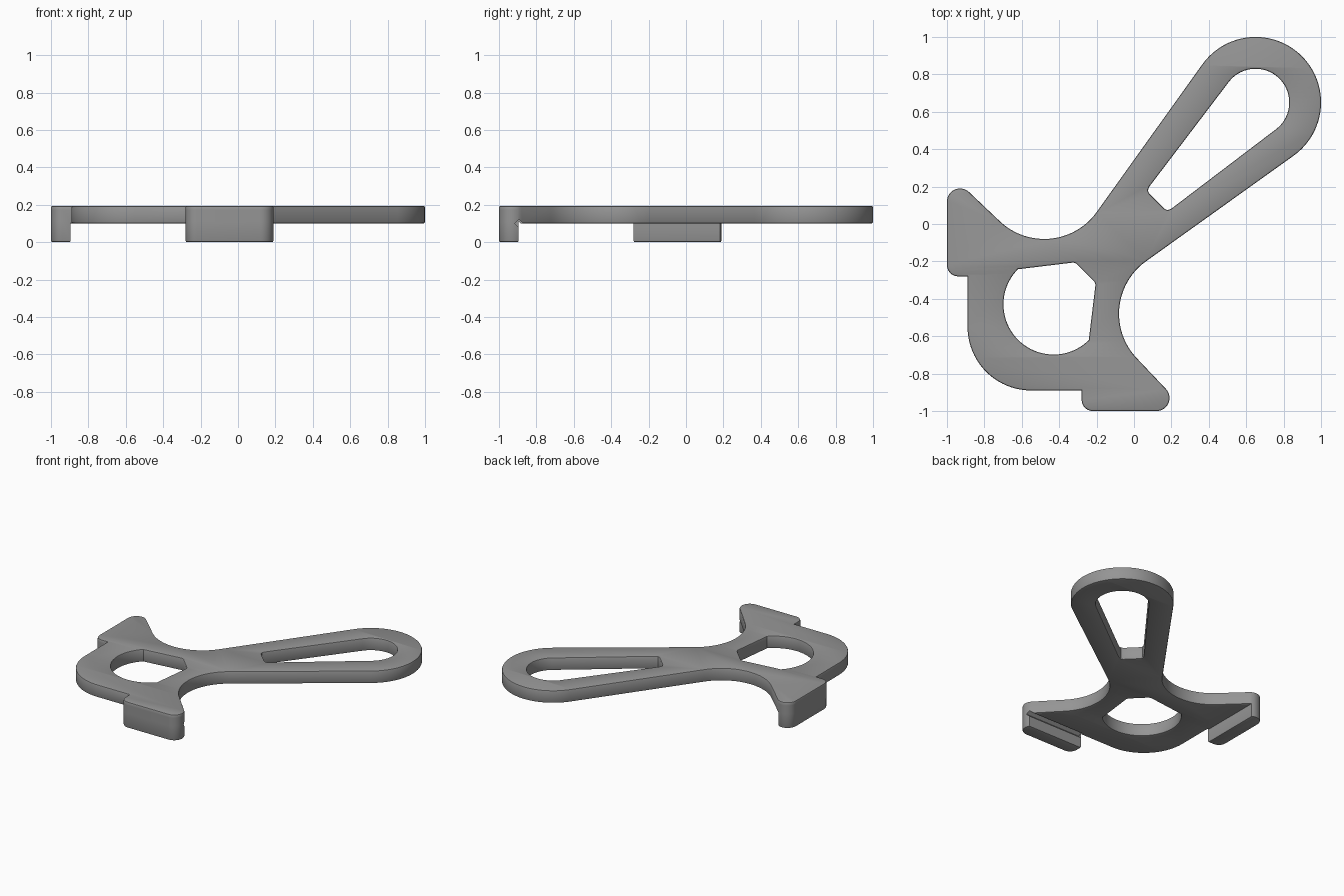
import bpy, bmesh, math
from mathutils import Matrix

if "Cube" in bpy.data.objects:
    bpy.data.objects.remove(bpy.data.objects["Cube"])

TOP, UNDER, EDGE = 0.195, 0.10, 0.009

grey = bpy.data.materials.new("plain_grey")
grey.diffuse_color = (0.30, 0.30, 0.30, 1)
grey.use_nodes = True
grey.node_tree.nodes["Principled BSDF"].inputs["Base Color"].default_value = grey.diffuse_color


def arc(cx, cy, r, a0, a1, n):
    """Points on an arc from angle a0 to a1 in degrees."""
    return [(cx + r * math.cos(math.radians(a0 + (a1 - a0) * i / n)),
             cy + r * math.sin(math.radians(a0 + (a1 - a0) * i / n)))
            for i in range(n + 1)]


def swap(points):
    """Mirror across the x = y diagonal, keeping a continuous order."""
    return [(y, x) for x, y in reversed(points)]


def closed_loop(half):
    """Join a half outline with its mirror and drop repeated points."""
    out = []
    for p in half + swap(half):
        if not out or math.dist(p, out[-1]) > 1e-4:
            out.append(p)
    if math.dist(out[0], out[-1]) < 1e-4:
        out.pop()
    return out


def slab(name, loops, z0, z1):
    """Solid with softened rims from closed loops; inner loops become holes."""
    cu = bpy.data.curves.new(name, 'CURVE')
    cu.dimensions = '2D'
    cu.fill_mode = 'BOTH'
    cu.extrude = (z1 - z0) / 2 - EDGE
    cu.bevel_depth = EDGE
    cu.bevel_resolution = 1
    cu.offset = -EDGE
    for pts in loops:
        sp = cu.splines.new('POLY')
        sp.points.add(len(pts) - 1)
        for p, (x, y) in zip(sp.points, pts):
            p.co = (x, y, 0, 1)
        sp.use_cyclic_u = True
    tmp = bpy.data.objects.new(name + "_curve", cu)
    bpy.context.collection.objects.link(tmp)
    dg = bpy.context.evaluated_depsgraph_get()
    me = bpy.data.meshes.new_from_object(tmp.evaluated_get(dg))
    bpy.data.objects.remove(tmp)
    bm = bmesh.new()
    bm.from_mesh(me)
    bmesh.ops.remove_doubles(bm, verts=bm.verts, dist=1e-5)
    bmesh.ops.recalc_face_normals(bm, faces=bm.faces)
    bmesh.ops.translate(bm, verts=bm.verts, vec=(0, 0, (z0 + z1) / 2))
    bm.to_mesh(me)
    bm.free()
    me.materials.clear()
    me.materials.append(grey)
    ob = bpy.data.objects.new(name, me)
    bpy.context.collection.objects.link(ob)
    return ob


def groove(name, along_y):
    """Square rod turned on edge that cuts the relief in a jaw corner."""
    bm = bmesh.new()
    bmesh.ops.create_cube(bm, size=1)
    m = (Matrix.Translation((-0.015, -0.893, UNDER))
         @ Matrix.Rotation(math.radians(45), 4, 'X')
         @ Matrix.Diagonal((0.53, 0.032, 0.032, 1)))
    bmesh.ops.transform(bm, matrix=m, verts=bm.verts)
    if along_y:
        for v in bm.verts:
            v.co.x, v.co.y = v.co.y, v.co.x
    bmesh.ops.recalc_face_normals(bm, faces=bm.faces)
    me = bpy.data.meshes.new(name)
    bm.to_mesh(me)
    bm.free()
    me.materials.append(grey)
    ob = bpy.data.objects.new(name, me)
    bpy.context.collection.objects.link(ob)
    return ob


# Outer outline: handle end, concave neck, jaw tip, jaw corner, rounded heel
tip = arc(0.12, -0.93, 0.07, 45, -90, 18)
heel_corner = arc(-0.22, -0.94, 0.06, -90, -180, 8)
outer = closed_loop(
    arc(0.65, 0.65, 0.35, 45, -54.4, 24)
    + arc(0.265, -0.48, 0.345, 125.6, 225, 24)
    + tip + heel_corner + [(-0.28, -0.89)]
    + arc(-0.55, -0.55, 0.34, -90, -135, 12))

# Tapered opening in the handle
handle_hole = closed_loop(
    arc(0.65, 0.65, 0.18, 45, -52.6, 18)
    + [(0.20, 0.082), (0.18, 0.074), (0.162, 0.082)])

# Round opening with three flat sides in the head
head_hole = closed_loop(
    arc(-0.43, -0.43, 0.268, 225, 315, 20)
    + [(-0.24, -0.605), (-0.206, -0.325), (-0.212, -0.308)])

body = slab("gauge_body", [outer, handle_hole, head_hole], UNDER, TOP)

# Jaw bars reaching down below the plate, one on each side of the diagonal
jaw_loop = ([p for p in tip if p[1] < -0.8951] + heel_corner
            + [(-0.28, -0.895), (0.181, -0.895)])
parts = [(slab("jaw_front", [jaw_loop], 0, 0.18), 'UNION'),
         (slab("jaw_left", [swap(jaw_loop)], 0, 0.18), 'UNION'),
         (groove("groove_front", False), 'DIFFERENCE'),
         (groove("groove_left", True), 'DIFFERENCE')]
for part, op in parts:
    mod = body.modifiers.new(part.name, 'BOOLEAN')
    mod.operation = op
    mod.solver = 'EXACT'
    mod.object = part

# Bake the joined solid and remove the helper pieces
dg = bpy.context.evaluated_depsgraph_get()
joined = bpy.data.meshes.new_from_object(body.evaluated_get(dg))
body.modifiers.clear()
body.data = joined
for part, _ in parts:
    bpy.data.objects.remove(part)

bpy.context.view_layer.objects.active = body
body.select_set(True)
bpy.ops.object.shade_smooth_by_angle(angle=math.radians(30))
